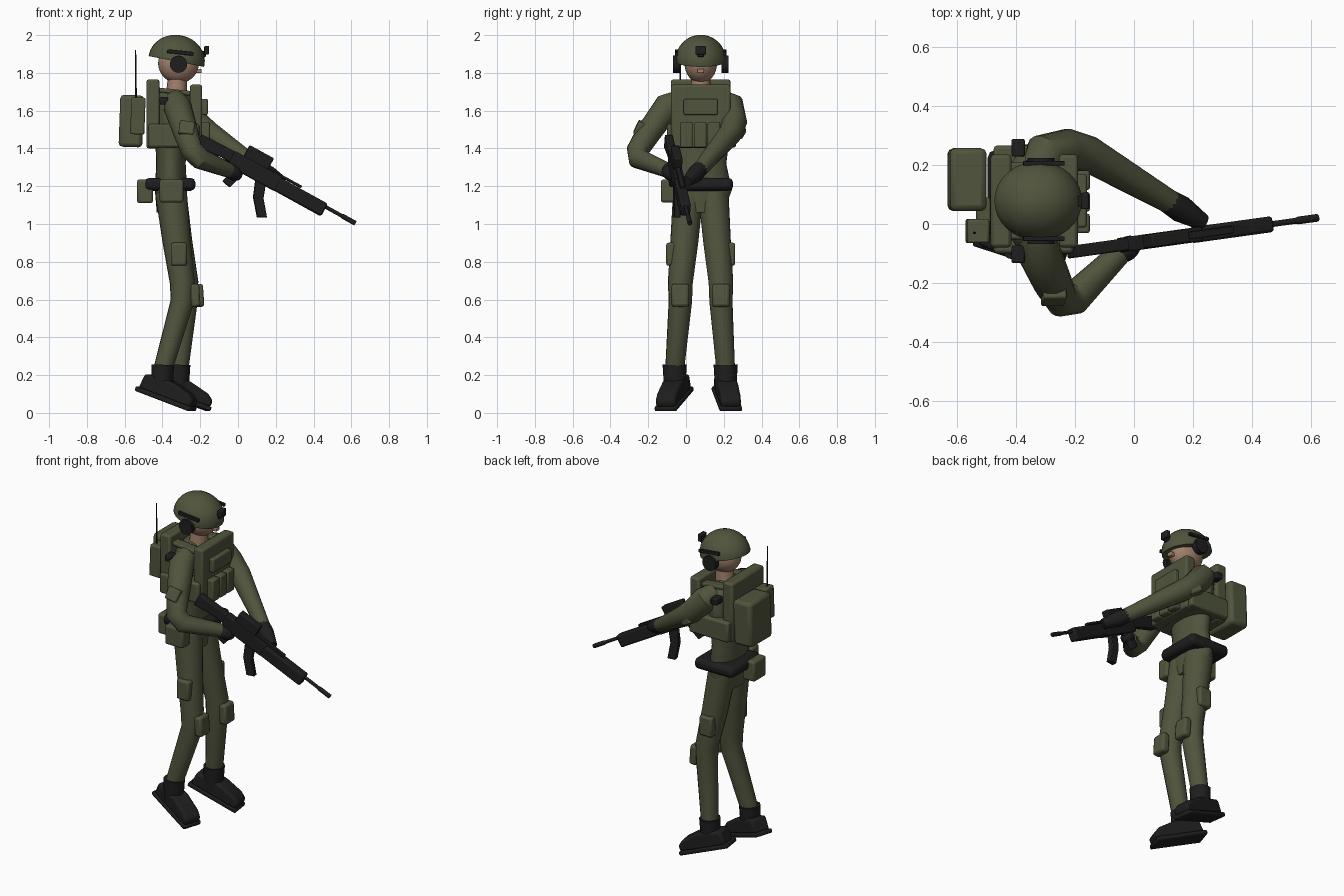
import bpy, bmesh, math
from mathutils import Matrix, Vector, Quaternion

if "Cube" in bpy.data.objects:
    bpy.data.objects.remove(bpy.data.objects["Cube"])


def material(name, color):
    m = bpy.data.materials.new(name)
    m.use_nodes = True
    m.diffuse_color = (*color, 1)
    bsdf = m.node_tree.nodes["Principled BSDF"]
    bsdf.inputs["Base Color"].default_value = (*color, 1)
    bsdf.inputs["Roughness"].default_value = 0.9
    return m


GREEN = material("olive_green", (0.08, 0.09, 0.046))
BLACK = material("charcoal_black", (0.013, 0.013, 0.014))
SKIN = material("skin_tan", (0.36, 0.22, 0.15))
MID = 0.078  # y of the body's centre plane


def place(loc=(0, 0, 0), pitch=0, yaw=0, roll=0):
    return (Matrix.Translation(loc) @ Matrix.Rotation(math.radians(yaw), 4, 'Z')
            @ Matrix.Rotation(math.radians(pitch), 4, 'Y')
            @ Matrix.Rotation(math.radians(roll), 4, 'X'))


def finish(name, bm, mat, matrix=None, bevel=0):
    bmesh.ops.recalc_face_normals(bm, faces=bm.faces)
    mesh = bpy.data.meshes.new(name)
    bm.to_mesh(mesh)
    bm.free()
    mesh.materials.append(mat)
    ob = bpy.data.objects.new(name, mesh)
    bpy.context.collection.objects.link(ob)
    ob.matrix_world = matrix or Matrix()
    if bevel:
        mod = ob.modifiers.new("bevel", 'BEVEL')
        mod.width, mod.segments = bevel, 2
    bpy.ops.object.select_all(action='DESELECT')
    ob.select_set(True)
    bpy.context.view_layer.objects.active = ob
    bpy.ops.object.shade_smooth_by_angle(angle=math.radians(40))
    return ob


def box(name, center, size, mat=GREEN, bevel=0.008, matrix=None, **turn):
    bm = bmesh.new()
    bmesh.ops.create_cube(bm, size=1)
    bmesh.ops.scale(bm, vec=size, verts=bm.verts)
    return finish(name, bm, mat, (matrix or Matrix()) @ place(center, **turn), bevel)


def ball(name, center, radii, mat, cut=False, **turn):
    bm = bmesh.new()
    bmesh.ops.create_uvsphere(bm, u_segments=32, v_segments=16, radius=1)
    if cut:
        geom = bm.verts[:] + bm.edges[:] + bm.faces[:]
        bmesh.ops.bisect_plane(bm, geom=geom, plane_co=(0, 0, -0.05), plane_no=(0, 0, -1), clear_outer=True)
        bmesh.ops.holes_fill(bm, edges=[e for e in bm.edges if e.is_boundary])
    bmesh.ops.scale(bm, vec=radii, verts=bm.verts)
    return finish(name, bm, mat, place(center, **turn))


def extrude(name, profile, width, mat, matrix, bevel=0):
    """Side profile in x and z, given a width across y."""
    bm = bmesh.new()
    face = bm.faces.new([bm.verts.new((x, -width / 2, z)) for x, z in profile])
    out = bmesh.ops.extrude_face_region(bm, geom=[face])["geom"]
    bmesh.ops.translate(bm, vec=(0, width, 0), verts=[v for v in out if isinstance(v, bmesh.types.BMVert)])
    return finish(name, bm, mat, matrix, bevel)


def tube(name, path, radii, mat, sides=16, matrix=None):
    """Loft of rings along a path; each radius is a number or an (x, y) pair."""
    pts = [Vector(p) for p in path]
    bm, rings = bmesh.new(), []
    q, last = Quaternion(), Vector((0, 0, 1))
    for i, p in enumerate(pts):
        d = Vector()
        if i:
            d += (p - pts[i - 1]).normalized()
        if i < len(pts) - 1:
            d += (pts[i + 1] - p).normalized()
        d.normalize()
        q, last = last.rotation_difference(d) @ q, d
        rx, ry = radii[i] if isinstance(radii[i], tuple) else (radii[i], radii[i])
        turns = [2 * math.pi * k / sides for k in range(sides)]
        rings.append([bm.verts.new(p + q @ Vector((rx * math.cos(t), ry * math.sin(t), 0))) for t in turns])
    for a, b in zip(rings, rings[1:]):
        for k in range(sides):
            j = (k + 1) % sides
            bm.faces.new((a[k], a[j], b[j], b[k]))
    bm.faces.new(rings[0])
    bm.faces.new(rings[-1])
    return finish(name, bm, mat, matrix)


# Head, helmet and headset
ball("head", (-0.315, MID, 1.85), (0.108, 0.086, 0.105), SKIN)
tube("neck", [(-0.33, MID, 1.62), (-0.32, MID, 1.79)], [0.058, 0.05], SKIN)
box("nose", (-0.208, MID, 1.81), (0.03, 0.035, 0.022), SKIN, 0.005)
ball("helmet", (-0.325, MID, 1.867), (0.15, 0.134, 0.134), GREEN, cut=True, pitch=11)
box("goggle_mount", (-0.19, MID, 1.9), (0.04, 0.035, 0.03), BLACK, 0.004)
box("goggle_block", (-0.166, MID, 1.92), (0.026, 0.056, 0.045), BLACK, 0.005)
for side, s in (("front", -1), ("back", 1)):
    y = MID + s * 0.128
    tube(side + "_earcup", [(-0.315, y - 0.018, 1.846), (-0.315, y + 0.018, 1.846)], [0.046, 0.046], BLACK)
    box(side + "_helmet_rail", (-0.305, y, 1.908), (0.14, 0.016, 0.02), BLACK, 0.003, pitch=6)

# Torso, belt and hips
tube("torso", [(-0.355, MID, z) for z in (1.06, 1.18, 1.32, 1.5, 1.62, 1.68, 1.71)],
     [(0.075, 0.12), (0.085, 0.165), (0.078, 0.135), (0.085, 0.16), (0.085, 0.18), (0.07, 0.14), (0.05, 0.07)],
     GREEN, 24)
box("belt", (-0.36, 0.105, 1.21), (0.27, 0.29, 0.068), BLACK, 0.025)

# Armour vest
box("chest_plate", (-0.222, MID, 1.57), (0.065, 0.315, 0.335), bevel=0.012)
box("rear_plate", (-0.45, MID, 1.583), (0.07, 0.315, 0.365), bevel=0.012)
box("side_panels", (-0.34, 0.083, 1.468), (0.27, 0.365, 0.125), bevel=0.012)
box("chest_pocket", (-0.177, MID, 1.62), (0.035, 0.18, 0.085))
for i in range(3):
    box("magazine_pouch", (-0.172, 0.002 + i * 0.073, 1.472), (0.045, 0.066, 0.135))
for s in (-1, 1):
    box("shoulder_strap", (-0.33, MID + s * 0.1, 1.7), (0.22, 0.06, 0.025), pitch=6)
    box("shoulder_buckle", (-0.392, MID + s * 0.18, 1.652), (0.045, 0.06, 0.04), BLACK, 0.006)

# Pack, radio and hip pouches
box("backpack", (-0.565, 0.15, 1.545), (0.125, 0.213, 0.275), bevel=0.02, pitch=2)
box("radio_pouch", (-0.53, -0.024, 1.572), (0.075, 0.082, 0.195), pitch=2)
tube("antenna", [(-0.54, -0.03, 1.65), (-0.542, -0.03, 1.92)], [0.005, 0.003], BLACK, 8)
box("rear_hip_pouch", (-0.492, 0.03, 1.173), (0.085, 0.12, 0.125), bevel=0.012)
box("side_hip_pouch", (-0.352, -0.095, 1.175), (0.125, 0.075, 0.122), bevel=0.012)


# Legs and boots: hip, knee, ankle, heel corner, boot yaw
def leg(side, s, hip, knee, ankle, heel, yaw):
    thigh = Vector(hip).lerp(Vector(knee), 0.5)
    tube(side + "_leg", [hip, thigh, Vector(knee) + Vector((0, 0, 0.05)),
                         Vector(knee) - Vector((0, 0, 0.05)), ankle],
         [(0.08, 0.085), 0.074, 0.066, 0.062, 0.05], GREEN)
    box(side + "_knee_pad", (knee[0] + 0.068, knee[1], 0.622), (0.05, 0.093, 0.122), bevel=0.014, pitch=-4)
    box(side + "_thigh_pocket", (-0.313, thigh.y + s * 0.066, 0.84), (0.085, 0.06, 0.122), bevel=0.012)
    tube(side + "_boot_shaft", [(ankle[0] - 0.005, ankle[1], 0.11), (ankle[0], ankle[1], 0.255)],
         [0.055, (0.06, 0.064)], BLACK, 12)
    frame = place(heel, pitch=20, yaw=yaw)
    extrude(side + "_boot", [(0.01, 0.02), (0.315, 0.02), (0.318, 0.06), (0.28, 0.088),
                             (0.17, 0.115), (0.02, 0.105)], 0.108, BLACK, frame, 0.014)
    box(side + "_boot_sole", (0.16, 0, 0.014), (0.325, 0.122, 0.026), BLACK, 0.008, frame)


leg("front", -1, (-0.355, 0.012, 1.17), (-0.295, -0.03, 0.64), (-0.398, -0.06, 0.23), (-0.53, -0.015, 0.116), -18)
leg("back", 1, (-0.355, 0.144, 1.17), (-0.275, 0.185, 0.64), (-0.312, 0.21, 0.23), (-0.455, 0.195, 0.116), 8)

# Arms and gloves
tube("trigger_arm", [(-0.33, -0.02, 1.66), (-0.32, -0.1, 1.62), (-0.275, -0.2, 1.48), (-0.245, -0.255, 1.39),
                     (-0.2, -0.25, 1.345), (-0.05, -0.1, 1.285)],
     [0.055, 0.074, 0.066, 0.06, 0.057, 0.04], GREEN)
tube("support_arm", [(-0.33, 0.18, 1.66), (-0.3, 0.235, 1.625), (-0.225, 0.255, 1.54), (-0.15, 0.235, 1.48),
                     (0.13, 0.07, 1.285)],
     [0.055, 0.074, 0.068, 0.062, 0.04], GREEN)
box("trigger_arm_patch", (-0.272, -0.245, 1.505), (0.08, 0.045, 0.075), pitch=8, roll=-25)
box("support_arm_patch", (-0.2, 0.29, 1.5), (0.08, 0.03, 0.075), yaw=-20, pitch=30)
ball("trigger_glove", (-0.025, -0.085, 1.27), (0.055, 0.04, 0.038), BLACK, pitch=25, yaw=40)
tube("support_glove", [(0.115, 0.078, 1.295), (0.16, 0.05, 1.265), (0.235, 0.005, 1.225)],
     [0.041, 0.046, 0.028], BLACK, 12)

# Rifle, built along its own axis from the butt
gun = place((-0.215, -0.095, 1.43), pitch=28.6, yaw=7.9)
extrude("rifle_stock", [(0, -0.03), (0, 0.05), (0.22, 0.055), (0.22, -0.01), (0.15, -0.005)],
        0.042, BLACK, gun, 0.006)
box("rifle_receiver", (0.34, 0, 0.015), (0.29, 0.05, 0.085), BLACK, 0.006, gun)
box("rifle_handguard", (0.62, 0, 0.012), (0.29, 0.054, 0.075), BLACK, 0.01, gun)
tube("rifle_barrel", [(0.74, 0, 0.03), (0.86, 0, 0.03), (0.87, 0, 0.03), (0.945, 0, 0.03)],
     [0.01, 0.01, 0.013, 0.013], BLACK, 12, gun)
box("rifle_sight", (0.325, 0, 0.085), (0.145, 0.045, 0.075), BLACK, 0.006, gun)
box("rifle_top_rail", (0.45, 0, 0.06), (0.3, 0.025, 0.014), BLACK, 0.002, gun)
extrude("rifle_grip", [(0.24, -0.02), (0.295, -0.02), (0.265, -0.125), (0.215, -0.115)], 0.034, BLACK, gun, 0.006)
extrude("rifle_magazine", [(0.365, -0.02), (0.425, -0.02), (0.45, -0.09), (0.515, -0.17), (0.47, -0.195),
                           (0.4, -0.11)], 0.032, BLACK, gun, 0.004)
